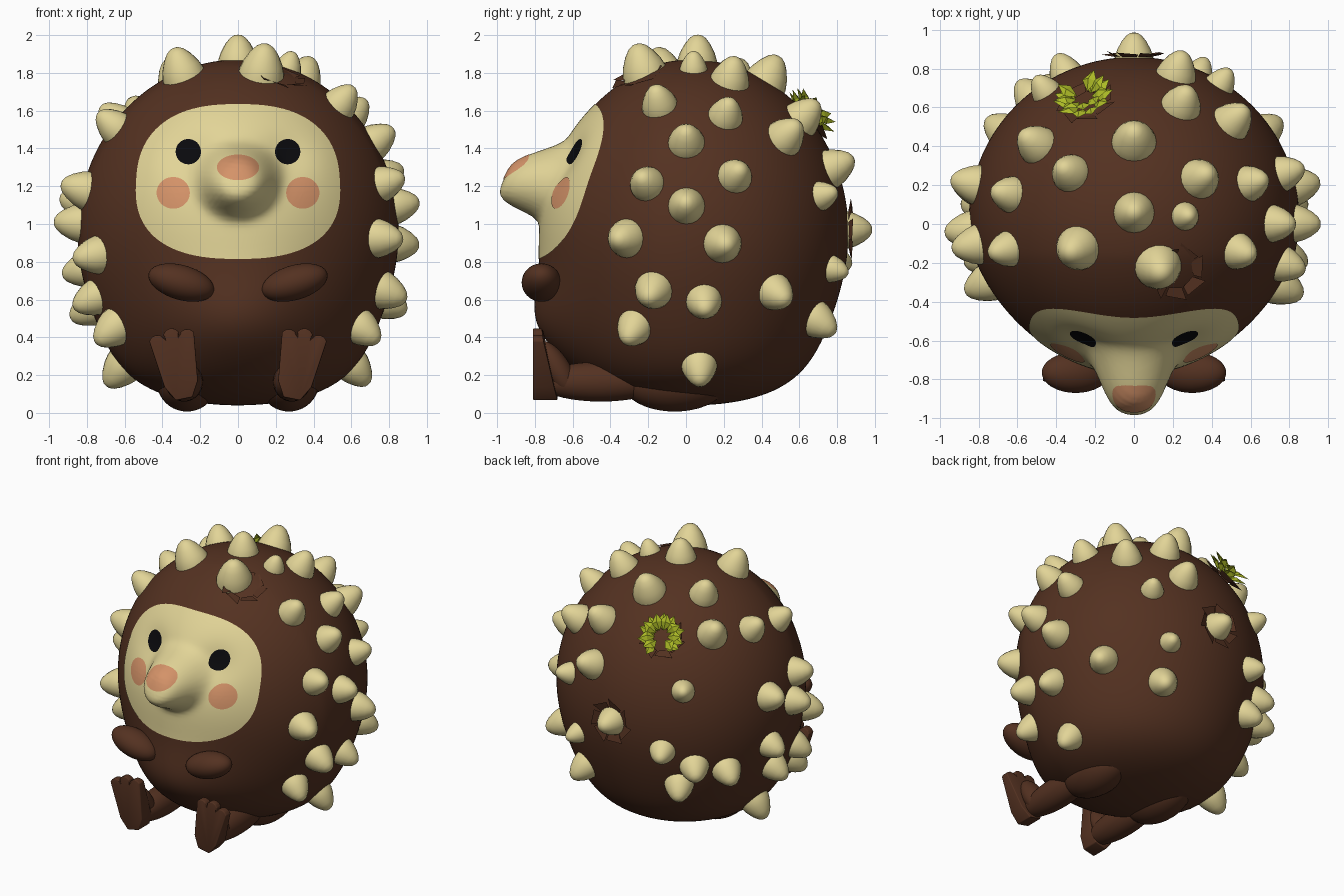
import bpy, bmesh, math, random
from mathutils import Vector, Matrix
from mathutils.bvhtree import BVHTree

random.seed(4)
cube = bpy.data.objects.get("Cube")
if cube:
    bpy.data.objects.remove(cube, do_unlink=True)


def material(name, rgb):
    mat = bpy.data.materials.new(name)
    mat.use_nodes = True
    mat.diffuse_color = (*rgb, 1)
    mat.node_tree.nodes["Principled BSDF"].inputs["Base Color"].default_value = (*rgb, 1)
    return mat


BROWN = material("chestnut brown", (.088, .031, .015))
CREAM = material("cream", (.76, .66, .31))
PINK = material("salmon pink", (.66, .29, .14))
BLACK = material("black", (.003, .003, .004))
GREEN = material("leaf green", (.42, .5, .02))


def link(name, mesh, mat, matrix=None):
    obj = bpy.data.objects.new(name, mesh)
    bpy.context.collection.objects.link(obj)
    if not mesh.materials:
        mesh.materials.append(mat)
    if matrix:
        obj.matrix_world = matrix
    return obj


def to_mesh(name, bm, smooth=True):
    bmesh.ops.recalc_face_normals(bm, faces=bm.faces)
    mesh = bpy.data.meshes.new(name)
    bm.to_mesh(mesh)
    bm.free()
    if smooth:
        mesh.shade_smooth()
    return mesh


def mirrored(obj):
    obj.modifiers.new("mirror", 'MIRROR')
    return obj


def ellipsoid(name, centre, radii, axis='Y', tilt=0):
    bm = bmesh.new()
    m = Matrix.Translation(centre) @ Matrix.Rotation(tilt, 4, axis) @ Matrix.Diagonal((*radii, 1))
    bmesh.ops.create_uvsphere(bm, u_segments=32, v_segments=20, radius=1, matrix=m)
    return link(name, to_mesh(name, bm), BROWN)


# Body: round with a full base, slightly tapering to the front, with a blunt snout and a belly
CENTRE = Vector((0, .03, .955))


def surface(d):
    base = 1 + .42 * max(0, -d.z) ** 4
    x, z = .85 * d.x * base, .915 * d.z
    y = d.y * base * (.80 if d.y < 0 else .83)
    front, weight = max(0, -y - .2), max(0, -d.y)
    x *= 1 - .14 * front
    if z > 0:
        z *= 1 - .12 * front
    up = z - .295
    snout = math.exp(-math.hypot(x / .19, up / (.15 if up > 0 else .185)) ** 4.5)
    belly = math.exp(-(x / .45) ** 2 - ((z + .52) / .26) ** 2)
    hollow = math.exp(-((abs(x) - .25) / .14) ** 2 - ((z - .4) / .13) ** 2)
    y -= weight * (.25 * snout + .14 * belly - .055 * hollow)
    return CENTRE + Vector((x, y, z))


bm = bmesh.new()
bmesh.ops.create_icosphere(bm, subdivisions=6, radius=1)
for v in bm.verts:
    v.co = surface(v.co.normalized())
skin = BVHTree.FromBMesh(bm)
link("body", to_mesh("body", bm), BROWN)


# Painted patches that follow the front of the body
def patch(name, mat, x, z, rx, rz, lift, power=2, taper=0, rings=8, segs=48):
    bm = bmesh.new()

    def drop(px, pz):
        hit = skin.ray_cast(Vector((px, -3, pz)), Vector((0, 1, 0)))[0]
        return bm.verts.new(hit - Vector((0, lift, 0)))

    hub, previous = drop(x, z), None
    for k in range(1, rings + 1):
        ring = []
        for i in range(segs):
            a = math.tau * i / segs
            c, s = (math.copysign(abs(t) ** (2 / power), t) for t in (math.cos(a), math.sin(a)))
            ring.append(drop(x + rx * c * (1 - taper * s) * k / rings, z + rz * s * k / rings))
        for i in range(segs):
            j = (i + 1) % segs
            if previous:
                bm.faces.new((previous[i], ring[i], ring[j], previous[j]))
            else:
                bm.faces.new((hub, ring[i], ring[j]))
        previous = ring
    return link(name, to_mesh(name, bm), mat)


patch("face_mask", CREAM, 0, 1.225, .54, .41, .005, 2.5, .04, rings=36, segs=96)
patch("nose", PINK, 0, 1.3, .112, .068, .009)
for side, word in ((1, "left"), (-1, "right")):
    patch(word + "_eye", BLACK, side * .263, 1.383, .067, .067, .0095)
    patch(word + "_cheek", PINK, side * .343, 1.165, .088, .084, .009)

# Arms and legs
mirrored(ellipsoid("arms", (.3, -.765, .69), (.18, .105, .092), 'Y', -.28))
mirrored(ellipsoid("ankles", (.3, -.68, .23), (.08, .07, .17), 'X', .55))
mirrored(ellipsoid("shins", (.285, -.45, .165), (.1, .34, .105)))
mirrored(ellipsoid("thighs", (.27, -.06, .165), (.16, .28, .158)))

# Feet: upright soles with three soft toes
bm = bmesh.new()
outline = [(-.045, 0), (.045, 0), (.09, .08)]
for toe in (1, 0, -1):
    for a in (30, 60, 90, 120, 150):
        t = math.radians(a)
        outline.append((toe * .08 + .047 * math.cos(t), .31 + .05 * math.sin(t) + (.02 if toe == 0 else 0)))
outline.append((-.09, .08))
sole = bm.faces.new([bm.verts.new((x, 0, z)) for x, z in outline])
extruded = bmesh.ops.extrude_face_region(bm, geom=[sole])["geom"]
for v in extruded:
    if isinstance(v, bmesh.types.BMVert):
        v.co.y += .13 - .22 * v.co.z
bm.transform(Matrix.Translation((.285, -.81, .075)) @ Matrix.Rotation(.2, 4, 'Y'))
feet = link("feet", to_mesh("feet", bm), BROWN)
bevel = feet.modifiers.new("round", 'BEVEL')
bevel.width, bevel.segments = .014, 3
mirrored(feet)


# Quills: one lathed, blunt cone shared by all
bm = bmesh.new()
profile = [(.108, -.04), (.104, 0), (.091, .04), (.067, .085), (.042, .116), (.02, .13), (0, .133)]
points = [bm.verts.new((r, 0, h)) for r, h in profile]
edges = [bm.edges.new(pair) for pair in zip(points, points[1:])]
bmesh.ops.spin(bm, geom=points + edges, cent=(0, 0, 0), axis=(0, 0, 1), angle=math.tau, steps=20)
bmesh.ops.remove_doubles(bm, verts=bm.verts, dist=.0005)
quill_mesh = to_mesh("quill", bm)


def frame(target, size=1):
    d = (target - CENTRE).normalized()
    base = skin.ray_cast(CENTRE + d * 3, -d)[0]
    return Matrix.Translation(base) @ d.to_track_quat('Z', 'Y').to_matrix().to_4x4() @ Matrix.Scale(size, 4)


def solve(a, b):
    return math.sqrt(max(.01, .93 ** 2 - a * a - b * b))


def on_side(y, z, side):
    return Vector((side * solve(y - CENTRE.y, z - CENTRE.z), y, z))


def on_top(x, y):
    return Vector((x, y, CENTRE.z + solve(x, y - CENTRE.y)))


def on_back(x, z):
    return Vector((x, CENTRE.y + solve(x, z - CENTRE.z), z))


def quill(target, size):
    link("quill", quill_mesh, CREAM, frame(target, size))


# Left and right flanks differ a little, the low quills match
low_spots = [(.51, .61), (-.29, .42), (.07, .25)]
left_spots = [(-.15, 1.67), (.22, 1.61), (0, 1.47), (-.23, 1.24), (.28, 1.28), (0, 1.11), (-.36, .92),
              (.21, .89), (-.19, .62), (.1, .56)]
right_spots = [(-.14, 1.55), (.16, 1.58), (-.12, 1.2), (.22, 1.13), (-.04, 1.01), (-.34, .82), (.2, .74),
               (-.19, .58), (.1, .53)]
for side, spots in ((1, left_spots), (-1, right_spots)):
    for y, z in spots + low_spots:
        quill(on_side(y, z, side), random.uniform(.88, 1))

top_spots = [(0, .44, 1.1), (.26, .65, 1), (0, .06, 1), (-.3, -.13, 1.1), (-.34, .27, .95), (.35, .24, 1),
             (.27, .04, .7), (.13, -.23, 1.15), (-.53, .43, 1), (.54, .56, 1)]
for x, y, size in top_spots:
    quill(on_top(x, y), size)

back_spots = [(.24, 1.33, 1), (.49, 1.17, .75), (0, .97, .95), (-.39, .79, .85), (.37, .74, .7),
              (.35, .46, .95), (-.44, .5, .95), (-.57, .66, .95), (-.5, 1.27, .75)]
for x, z, size in back_spots:
    quill(on_back(x, z), size)


# Ragged torn skin around a few quills
def torn_skin(target, size):
    bm = bmesh.new()
    count = 7
    for i in range(count):
        a, b = math.tau * i / count, math.tau * (i + .9) / count
        rise = random.uniform(.005, .025)
        corners = ((.09, a, 0), (.09, b, 0), (.16, b, rise), (.135, a, rise + .008))
        bm.faces.new([bm.verts.new((r * math.cos(t), r * math.sin(t), h)) for r, t, h in corners])
    link("torn_skin", to_mesh("torn_skin", bm, False), BROWN, frame(target, size))


sprout_spot = on_top(-.26, .66)
for spot, size in ((on_top(.23, -.26), 1), (sprout_spot, 1), (on_back(0, .97), 1.05)):
    torn_skin(spot, size)

# Leafy sprout: two rows of broad folded leaves on an open ring
bm = bmesh.new()
for row, count in ((0, 9), (1, 8)):
    for i in range(count):
        turn = Matrix.Rotation(math.radians(-40 + 270 * i / (count - 1)), 4, 'Z')
        r, h = .075 - .015 * row, .02 + .035 * row
        root, left, right, tip, ridge = (bm.verts.new(turn @ Vector(p)) for p in (
            (r - .02, 0, h), (r + .03, .042, h + .025), (r + .03, -.042, h + .025),
            (r + .085, random.uniform(-.03, .03), h + .05), (r + .03, 0, h + .045)))
        for face in ((root, left, ridge), (root, ridge, right), (ridge, left, tip), (ridge, tip, right)):
            bm.faces.new(face)
link("leaf_sprout", to_mesh("leaf_sprout", bm, False), GREEN, frame(sprout_spot))
